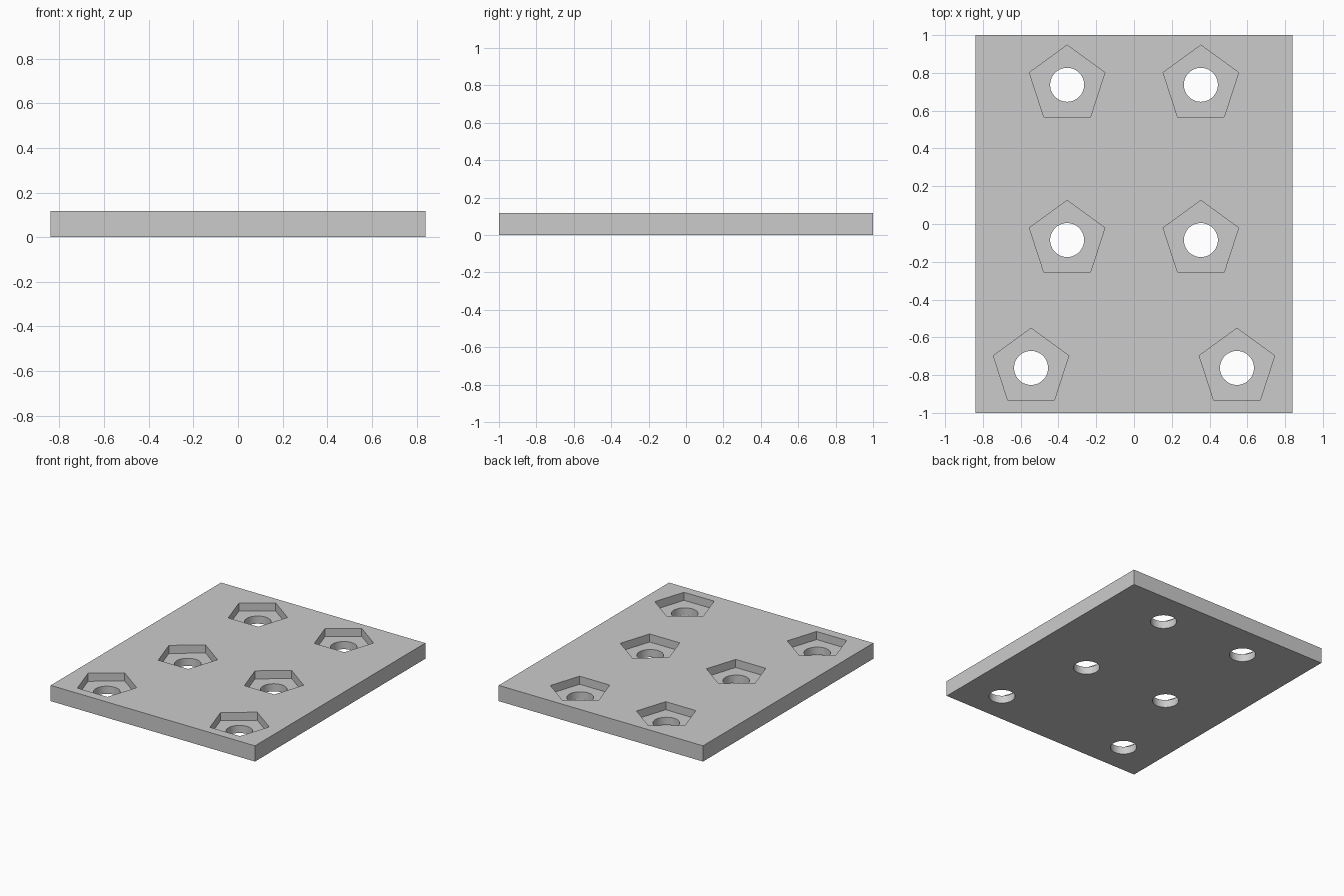
import bpy
import math
from mathutils import Matrix, Vector
import bmesh

old = bpy.data.objects.get("Cube")
if old:
    bpy.data.objects.remove(old, do_unlink=True)

WIDTH, LENGTH, THICK = 1.68, 2.0, 0.117
FLOOR = 0.057            # height of the pocket floors
POCKET_R, HOLE_R = 0.21, 0.09
ROWS = [(0.354, 0.737), (0.354, -0.085), (0.545, -0.762)]
CENTRES = [(side * x, y) for x, y in ROWS for side in (-1, 1)]

grey = bpy.data.materials.new("light grey")
grey.use_nodes = True
colour = (0.6, 0.6, 0.6, 1)
grey.diffuse_color = colour
grey.node_tree.nodes["Principled BSDF"].inputs["Base Color"].default_value = colour


def make_object(name, bm):
    mesh = bpy.data.meshes.new(name)
    bm.to_mesh(mesh)
    bm.free()
    mesh.materials.append(grey)
    obj = bpy.data.objects.new(name, mesh)
    bpy.context.collection.objects.link(obj)
    return obj


def make_prisms(name, sides, radius, low, high):
    """Upright prisms at every centre, each with a corner pointing to the back."""
    bm = bmesh.new()
    for x, y in CENTRES:
        ring = []
        for i in range(sides):
            a = math.pi / 2 + math.tau * i / sides
            ring.append(bm.verts.new((x + radius * math.cos(a), y + radius * math.sin(a), low)))
        base = bm.faces.new(ring)
        top = bmesh.ops.extrude_face_region(bm, geom=[base])["geom"]
        verts = [v for v in top if isinstance(v, bmesh.types.BMVert)]
        bmesh.ops.translate(bm, verts=verts, vec=Vector((0, 0, high - low)))
    bmesh.ops.recalc_face_normals(bm, faces=bm.faces)
    return make_object(name, bm)


# Flat rectangular plate
bm = bmesh.new()
bmesh.ops.create_cube(bm, size=1, matrix=Matrix.Translation((0, 0, THICK / 2))
                      @ Matrix.Diagonal((WIDTH, LENGTH, THICK, 1)))
plate = make_object("plate", bm)
bpy.context.view_layer.objects.active = plate

# Five-sided pockets, then round through holes
cutters = [
    make_prisms("pocket_cutter", 5, POCKET_R, FLOOR, THICK + 0.1),
    make_prisms("hole_cutter", 64, HOLE_R, -0.1, THICK + 0.2),
]
for cutter in cutters:
    cutter.hide_render = True
    cut = plate.modifiers.new(cutter.name, "BOOLEAN")
    cut.operation = "DIFFERENCE"
    cut.solver = "EXACT"
    cut.object = cutter
    bpy.ops.object.modifier_apply(modifier=cut.name)
    bpy.data.objects.remove(cutter, do_unlink=True)

# Smooth hole walls, sharp edges elsewhere
bpy.ops.object.select_all(action="DESELECT")
plate.select_set(True)
bpy.ops.object.shade_smooth_by_angle(angle=math.radians(30))
